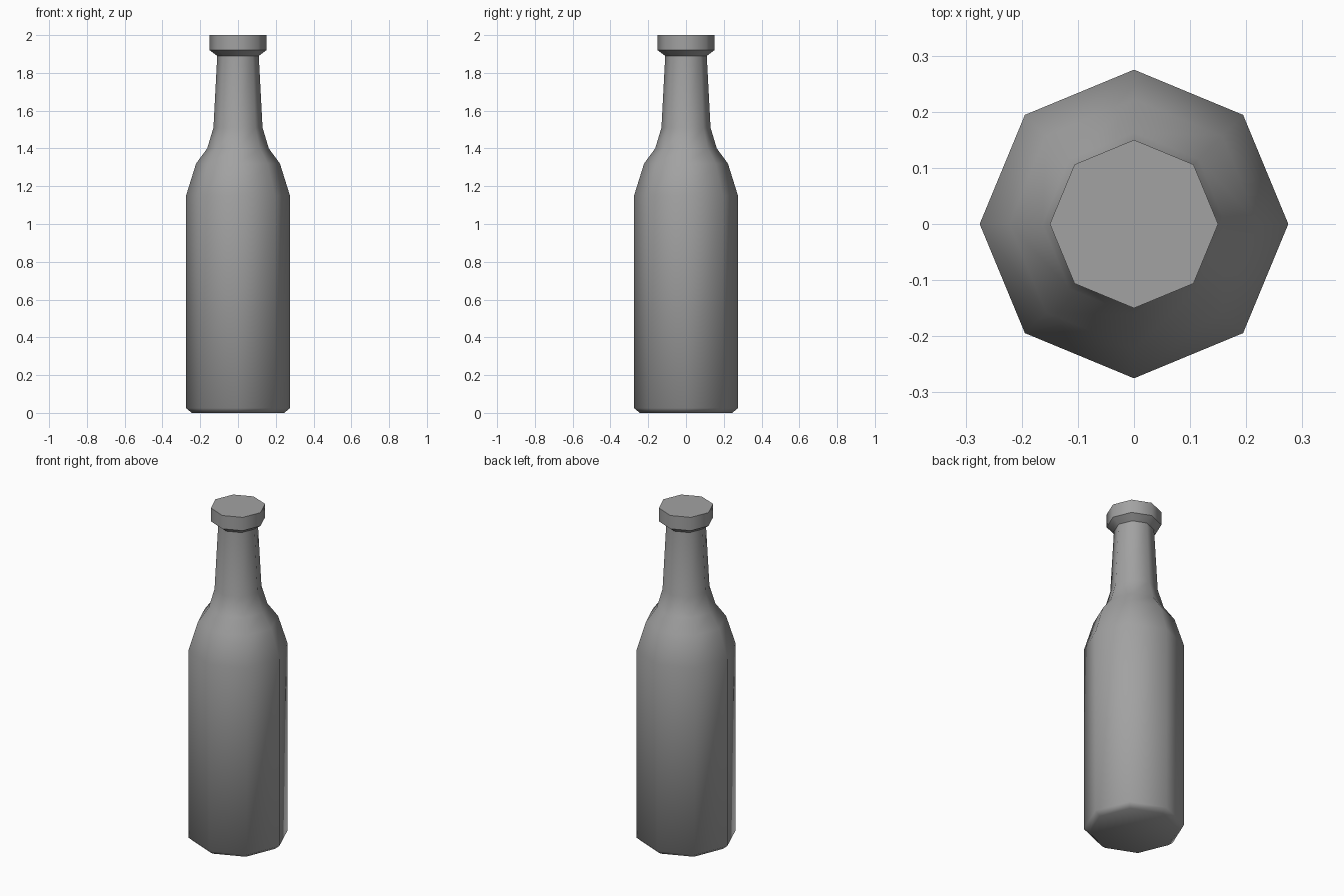
import bpy, bmesh, math

cube = bpy.data.objects.get("Cube")
if cube:
    bpy.data.objects.remove(cube, do_unlink=True)

SIDES = 8

# One plain grey for the whole bottle
grey = bpy.data.materials.new("plain_grey")
grey.use_nodes = True
colour = (0.36, 0.36, 0.36, 1.0)
grey.diffuse_color = colour
grey.node_tree.nodes["Principled BSDF"].inputs["Base Color"].default_value = colour


def lathe(name, profile, material, smooth_angle):
    """Turn a (radius, height) profile into a closed, capped solid."""
    bm = bmesh.new()
    rings = []
    for radius, height in profile:
        angles = [math.tau * i / SIDES for i in range(SIDES)]
        rings.append([bm.verts.new((radius * math.cos(a), radius * math.sin(a), height))
                      for a in angles])
    for low, high in zip(rings, rings[1:]):
        for i in range(SIDES):
            j = (i + 1) % SIDES
            bm.faces.new((low[i], low[j], high[j], high[i]))
    bm.faces.new(reversed(rings[0]))
    bm.faces.new(rings[-1])
    mesh = bpy.data.meshes.new(name)
    bm.to_mesh(mesh)
    bm.free()
    mesh.materials.append(material)
    obj = bpy.data.objects.new(name, mesh)
    bpy.context.collection.objects.link(obj)
    bpy.ops.object.select_all(action="DESELECT")
    obj.select_set(True)
    bpy.context.view_layer.objects.active = obj
    bpy.ops.object.shade_smooth_by_angle(angle=math.radians(smooth_angle))
    return obj


# Chamfered base, straight body, shoulder, tapering neck and flared lip
bottle_profile = [
    (0.245, 0.0), (0.275, 0.025), (0.275, 1.15),
    (0.222, 1.32), (0.163, 1.40), (0.13, 1.51),
    (0.11, 1.89), (0.15, 1.92), (0.15, 2.0),
]
lathe("bottle", bottle_profile, grey, 50)
